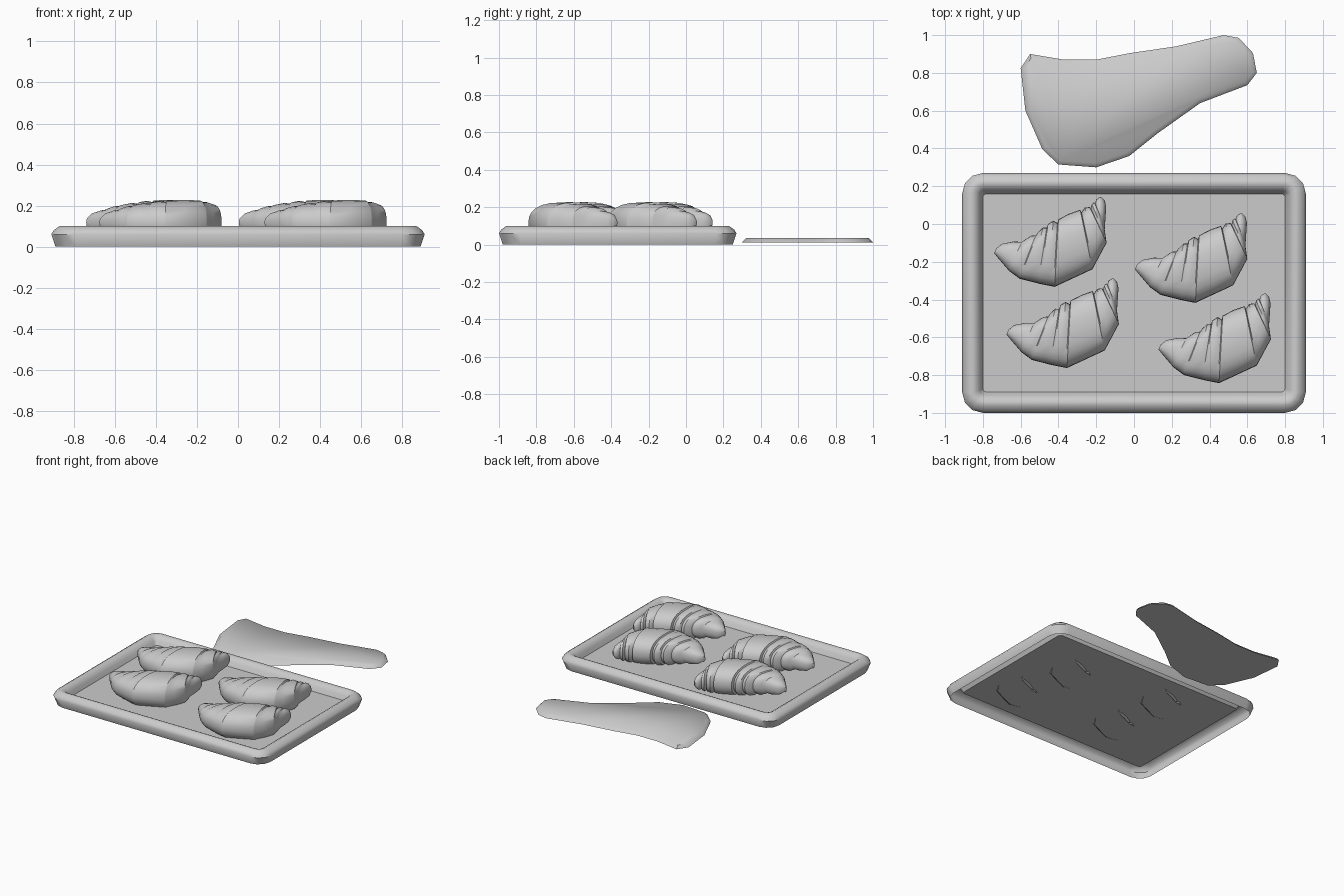
import bpy
import math
from mathutils import Vector

default_cube = bpy.data.objects.get("Cube")
if default_cube:
    bpy.data.objects.remove(default_cube, do_unlink=True)

grey = bpy.data.materials.new("plain_grey")
grey.use_nodes = True
colour = (0.6, 0.6, 0.6, 1)
grey.diffuse_color = colour
grey.node_tree.nodes["Principled BSDF"].inputs["Base Color"].default_value = colour


def loft(name, rings, closed, angle, first_cap=True, last_cap=True):
    """Skin a list of equal-length rings and shade the result smooth."""
    count = len(rings[0])
    verts = [point for ring in rings for point in ring]
    faces = []
    for row in range(len(rings) - 1):
        a, b = row * count, (row + 1) * count
        for j in range(count if closed else count - 1):
            k = (j + 1) % count
            faces.append((a + j, b + j, b + k, a + k))
    if first_cap:
        faces.append(tuple(range(count)))
    if last_cap:
        faces.append(tuple(reversed(range(len(verts) - count, len(verts)))))
    mesh = bpy.data.meshes.new(name)
    mesh.from_pydata(verts, [], faces)
    mesh.materials.append(grey)
    obj = bpy.data.objects.new(name, mesh)
    bpy.context.collection.objects.link(obj)
    bpy.ops.object.select_all(action="DESELECT")
    obj.select_set(True)
    bpy.context.view_layer.objects.active = obj
    bpy.ops.object.shade_smooth_by_angle(angle=math.radians(angle))
    return obj


# Baking tray: floor, inner slope, rolled rim and outer lip, open underneath
def rounded_rectangle(inset, z, radius):
    half_x, half_y, centre_y = 0.91 - inset, 0.635 - inset, -0.365
    ring = []
    for corner, (sx, sy) in enumerate([(1, 1), (-1, 1), (-1, -1), (1, -1)]):
        for step in range(4):
            turn = math.radians(90 * corner + 30 * step)
            ring.append((sx * (half_x - radius) + radius * math.cos(turn),
                         centre_y + sy * (half_y - radius) + radius * math.sin(turn), z))
    return ring


tray_profile = [(0.11, 0.04, 0.02), (0.095, 0.07, 0.025), (0.08, 0.09, 0.04),
                (0.06, 0.1, 0.05), (0.04, 0.1, 0.07), (0.012, 0.08, 0.1),
                (0, 0.06, 0.11), (0.02, 0, 0.1)]
loft("baking_tray", [rounded_rectangle(*p) for p in tray_profile], True, 50, last_cap=False)

# Flat cloth lying behind the tray, with a bevelled upper edge
outline = [Vector(p) for p in [
    (-0.6, 0.825), (-0.575, 0.6), (-0.485, 0.395), (-0.4, 0.315), (-0.2, 0.3),
    (-0.025, 0.36), (0.125, 0.48), (0.35, 0.64), (0.6, 0.735), (0.65, 0.8),
    (0.63, 0.905), (0.555, 0.985), (0.475, 1), (0.22, 0.94), (-0.02, 0.905),
    (-0.2, 0.87), (-0.37, 0.87), (-0.55, 0.9)]]


def inset_outline(amount, z):
    ring = []
    for i, p in enumerate(outline):
        along = outline[(i + 1) % len(outline)] - outline[i - 1]
        inward = Vector((-along.y, along.x)).normalized()
        ring.append((*(p + inward * amount), z))
    return ring


loft("cloth", [inset_outline(0.022, 0.035), inset_outline(0, 0.012)], True, 50)

# Croissant stations from tip to tip: outer edge, inner edge, height above the middle
stations = [(Vector(o), Vector(i), h) for o, i, h in [
    ((-0.74, -0.155), (-0.73, -0.13), 0.02),
    ((-0.72, -0.18), (-0.7, -0.105), 0.045),
    ((-0.66, -0.25), (-0.58, -0.085), 0.072),
    ((-0.605, -0.29), (-0.51, -0.045), 0.087),
    ((-0.5, -0.317), (-0.455, 0), 0.1),
    ((-0.42, -0.333), (-0.4, 0.025), 0.108),
    ((-0.22, -0.24), (-0.285, 0.075), 0.108),
    ((-0.145, -0.1), (-0.235, 0.09), 0.088),
    ((-0.155, -0.03), (-0.21, 0.115), 0.07),
    ((-0.147, 0.09), (-0.19, 0.138), 0.045),
    ((-0.155, 0.125), (-0.175, 0.143), 0.02)]]
CENTRE = 5  # the middle lobe lies between this station and the next


def blend(a, b, t):
    return tuple(p + (q - p) * t for p, q in zip(a, b))


def section(station, swell=1.0):
    """Open arch that curls under the bread; swell acts on the inner and top side."""
    outer, inner, height = station
    middle, half = (outer + inner) / 2, (outer - inner) / 2
    ring = []
    for step in range(19):
        turn = math.radians(-50 + 280 * step / 18)
        c, s = math.cos(turn), math.sin(turn)
        weight = min(1, max(0, (1 - c) * 0.75))
        scale = 1 + (swell - 1) * weight
        side = math.copysign(abs(c) ** 0.8, c) * scale
        rise = math.copysign(abs(s) ** 0.85, s) * height * scale
        p = middle + half * side
        ring.append((p.x, p.y, 0.117 + rise))
    return ring


def croissant_rings():
    rings = []
    last = len(stations) - 1
    for n, here in enumerate(stations):
        creased = 2 <= n < last - 1
        # Each lobe tucks under the neighbour that is closer to the middle
        if creased and n <= CENTRE:
            rings.append(section(blend(here, stations[n - 1], 0.08), 0.9))
        rings.append(section(here))
        if creased and n > CENTRE:
            rings.append(section(blend(here, stations[n + 1], 0.08), 0.9))
        if 1 <= n < last - 1:
            rings.append(section(blend(here, stations[n + 1], 0.5), 1.03))
    return rings


# Four identical croissants on the tray
places = {"back_right": (0, 0), "back_left": (0.745, -0.085),
          "front_right": (0.065, -0.43), "front_left": (0.87, -0.51)}
for label, (x, y) in places.items():
    bread = loft("croissant_" + label, croissant_rings(), False, 40)
    bread.location = (x, y, 0)
